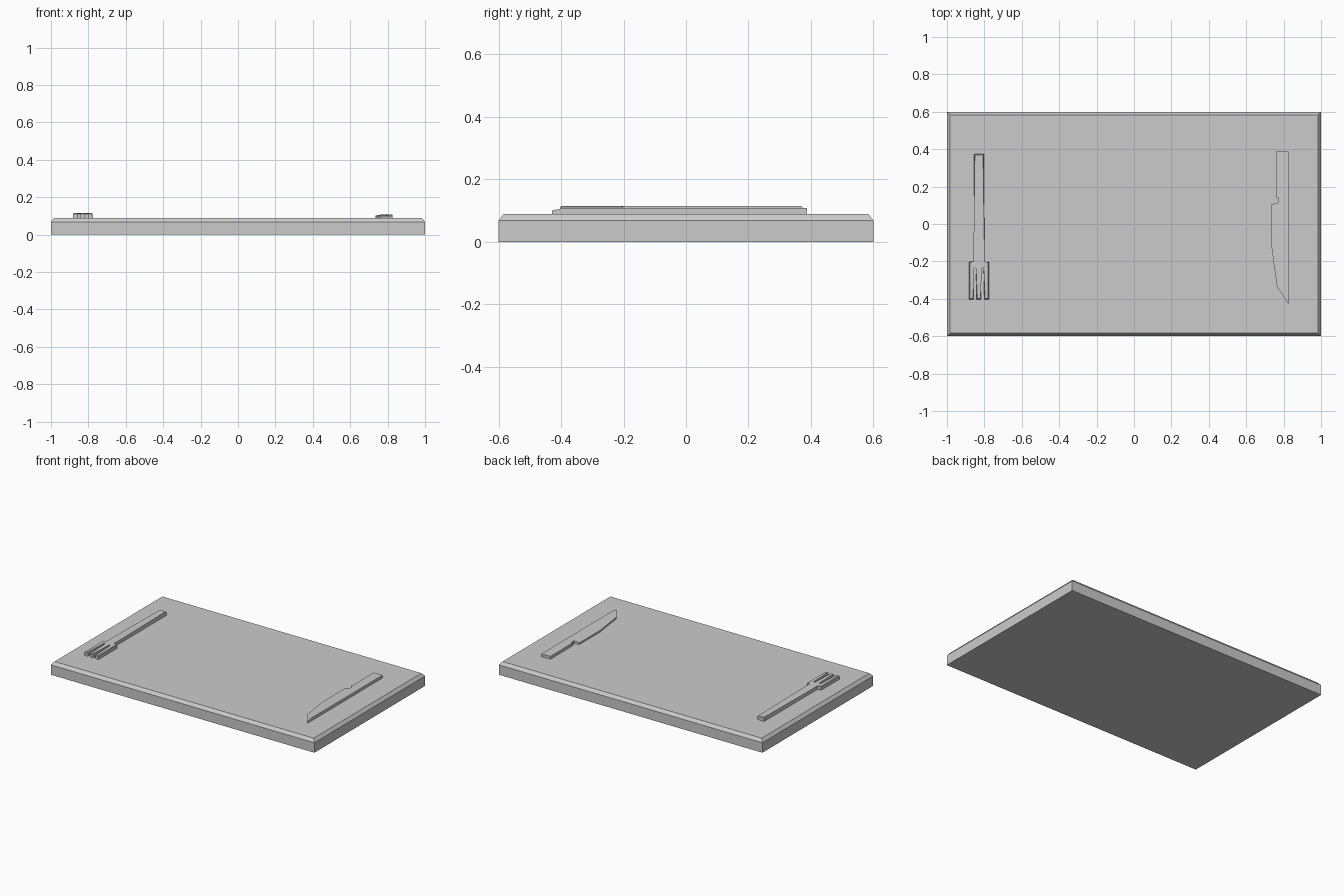
import bpy, bmesh

if "Cube" in bpy.data.objects:
    bpy.data.objects.remove(bpy.data.objects["Cube"])


def mesh_object(name, bm):
    bmesh.ops.recalc_face_normals(bm, faces=bm.faces)
    mesh = bpy.data.meshes.new(name)
    bm.to_mesh(mesh)
    bm.free()
    obj = bpy.data.objects.new(name, mesh)
    bpy.context.collection.objects.link(obj)
    return obj


def loft(name, rings, top_bevel=0):
    """Close a solid between stacked rings of matching points."""
    bm = bmesh.new()
    loops = [[bm.verts.new(p) for p in ring] for ring in rings]
    n = len(loops[0])
    for low, high in zip(loops, loops[1:]):
        for i in range(n):
            j = (i + 1) % n
            bm.faces.new((low[i], low[j], high[j], high[i]))
    bm.faces.new(loops[0][::-1])
    top = bm.faces.new(loops[-1])
    if top_bevel:
        bmesh.ops.bevel(bm, geom=list(top.edges), offset=top_bevel,
                        segments=1, affect='EDGES')
    return mesh_object(name, bm)


def rect(x, y, z):
    return [(-x, -y, z), (x, -y, z), (x, y, z), (-x, y, z)]


TOP = 0.089

# Serving board with chamfered upper rim
loft("board", [rect(1, 0.6, 0), rect(1, 0.6, 0.068), rect(0.983, 0.584, TOP)])

# Fork: half outline mirrored about its long axis
cx = -0.829
half = [(0.012, -0.403), (0.012, -0.232), (0.029, -0.232), (0.029, -0.403),
        (0.053, -0.403), (0.053, -0.203), (0.026, -0.203), (0.026, 0.373)]
outline = half + [(-x, y) for x, y in reversed(half)]
loft("fork", [[(cx + x, y, z) for x, y in outline] for z in (TOP - 0.004, 0.115)],
     top_bevel=0.004)

# Knife: outline with its own top height at each point, thinner at edge and tip
knife = [(0.826, 0.387, 0.109), (0.759, 0.387, 0.109), (0.759, 0.142, 0.109),
         (0.769, 0.142, 0.109), (0.769, 0.113, 0.109), (0.735, 0.105, 0.101),
         (0.735, -0.12, 0.101), (0.764, -0.335, 0.101), (0.826, -0.429, 0.1),
         (0.826, -0.39, 0.109)]
loft("knife", [[(x, y, TOP - 0.004) for x, y, z in knife], knife])
